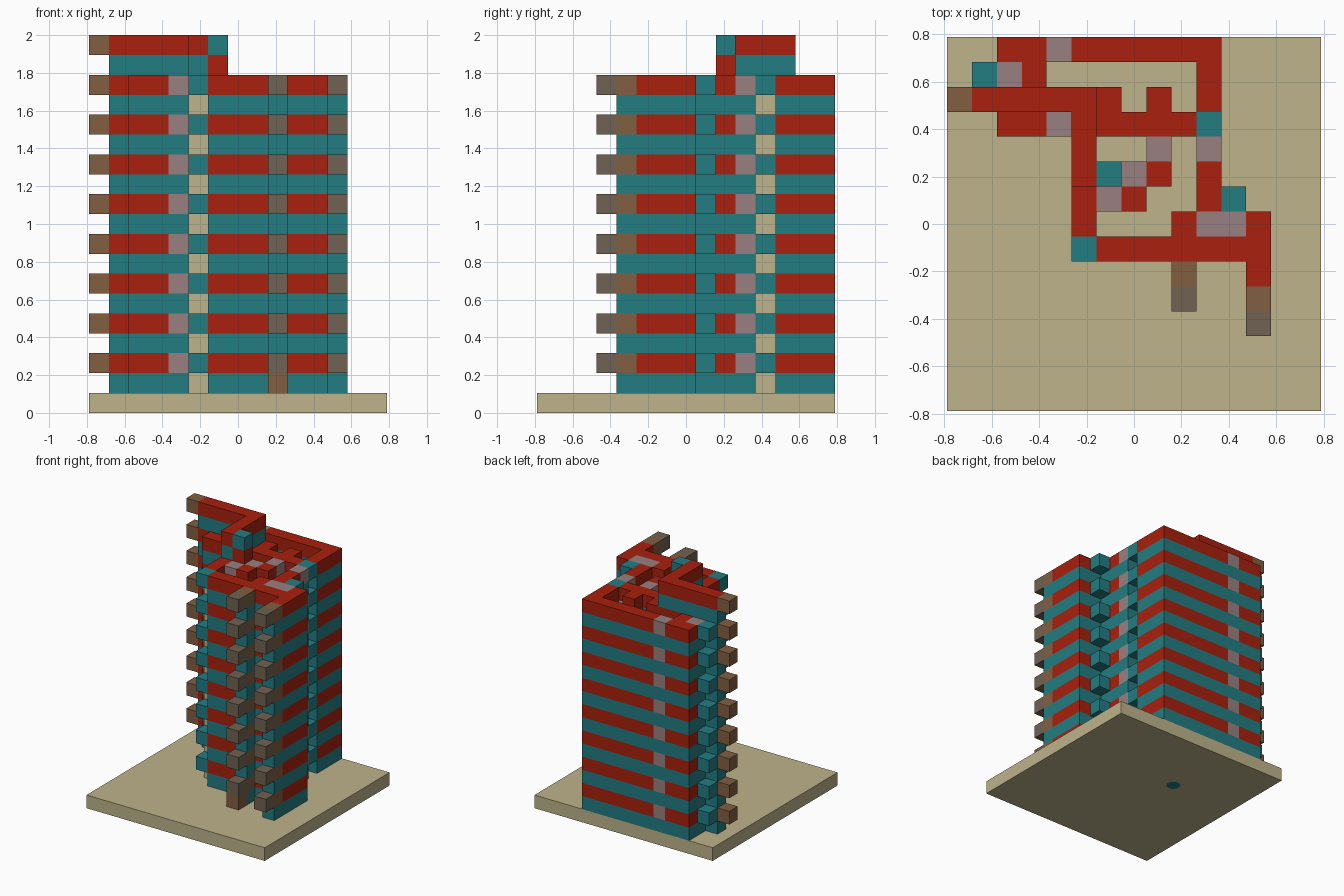
import bpy, bmesh
from mathutils import Vector

if "Cube" in bpy.data.objects:
    bpy.data.objects.remove(bpy.data.objects["Cube"])

U = 2 / 19          # size of one block
HALF = 7.5 * U      # half width of the base


def make_material(name, rgb):
    lin = [((c / 255 + 0.055) / 1.055) ** 2.4 for c in rgb]
    mat = bpy.data.materials.new(name)
    mat.use_nodes = True
    mat.diffuse_color = (*lin, 1)
    mat.node_tree.nodes["Principled BSDF"].inputs["Base Color"].default_value = (*lin, 1)
    return mat


PALETTE = {
    "r": make_material("brick red", (168, 32, 14)),
    "t": make_material("teal", (34, 125, 130)),
    "m": make_material("mauve grey", (152, 128, 128)),
    "b": make_material("brown", (130, 95, 65)),
    "g": make_material("grey brown", (112, 98, 82)),
    "n": make_material("sand", (189, 179, 139)),
}
KEYS = list(PALETTE)

# Plan of a red floor, back row first
PLAN = """
..rrmrrrrrr..
.tmr......r..
brrrrrr.r.r..
..rrmrrrrrt..
.....r..m.m..
.....r.mr.r..
.....rmr..rt.
.....r...rmmr
.....trrrrrrr
.........b..r
.........g..b
............g
""".split()

red_plan = {(i, 14 - row): key for row, line in enumerate(PLAN)
            for i, key in enumerate(line) if key != "."}

# Teal floors lack the projecting blocks and have sand blocks beside the gaps
teal_plan = {cell: "t" for cell, key in red_plan.items() if key in "rm"}
teal_plan.update({(9, 5): "t", (12, 4): "t", (5, 7): "n", (9, 11): "n"})

# Raised beam on top
beam = [(i, 12) for i in range(1, 6)] + [(5, j) for j in range(9, 12)]
beam_teal = {**dict.fromkeys(beam, "t"), (6, 9): "r"}
beam_red = {**dict.fromkeys(beam, "r"), (0, 12): "b", (6, 9): "t"}

floors = {k: dict(teal_plan if k % 2 else red_plan) for k in range(1, 17)}
floors[1][(9, 4)] = "b"
floors[17], floors[18] = beam_teal, beam_red

AXES = [Vector(v) for v in ((1, 0, 0), (0, 1, 0), (0, 0, 1))]


def filled(cell):
    i, j, k = (int(c) for c in cell)
    return (i, j) in floors.get(k, {})


def build_floor(name, level):
    """Make the exposed faces of one floor and merge the coplanar ones."""
    bm = bmesh.new()
    for (i, j), key in floors[level].items():
        cell = Vector((i, j, level))
        for a in range(3):
            for sign in (-1, 1):
                n = AXES[a] * sign
                if filled(cell + n):
                    continue
                u = AXES[(a + 1) % 3] / 2
                v = AXES[(a + 2) % 3] / 2 * sign
                mid = cell + Vector((0.5, 0.5, 0.5)) + n / 2
                corners = (mid - u - v, mid + u - v, mid + u + v, mid - u + v)
                face = bm.faces.new([bm.verts.new(c * U - Vector((HALF, HALF, 0)))
                                     for c in corners])
                face.material_index = KEYS.index(key)
    bmesh.ops.remove_doubles(bm, verts=bm.verts, dist=U / 100)
    bmesh.ops.dissolve_limit(bm, angle_limit=0.01, verts=bm.verts,
                             edges=bm.edges, delimit={"MATERIAL"})
    mesh = bpy.data.meshes.new(name)
    bm.to_mesh(mesh)
    bm.free()
    for mat in PALETTE.values():
        mesh.materials.append(mat)
    obj = bpy.data.objects.new(name, mesh)
    bpy.context.scene.collection.objects.link(obj)


for level in floors:
    kind = "beam" if level > 16 else "floor"
    build_floor(f"{'teal' if level % 2 else 'red'}_{kind}_{level}", level)

# Square base slab
bpy.ops.mesh.primitive_cube_add(size=1, location=(0, 0, U / 2))
base = bpy.context.object
base.name = "base_slab"
base.scale = (2 * HALF, 2 * HALF, U)
base.data.materials.append(PALETTE["n"])

# Round teal marker under the slab
bpy.ops.mesh.primitive_cylinder_add(vertices=32, radius=0.052, depth=0.004,
                                    location=(5.5 * U - HALF, 9.5 * U - HALF, 0.001))
marker = bpy.context.object
marker.name = "underside_marker"
marker.data.materials.append(PALETTE["t"])
